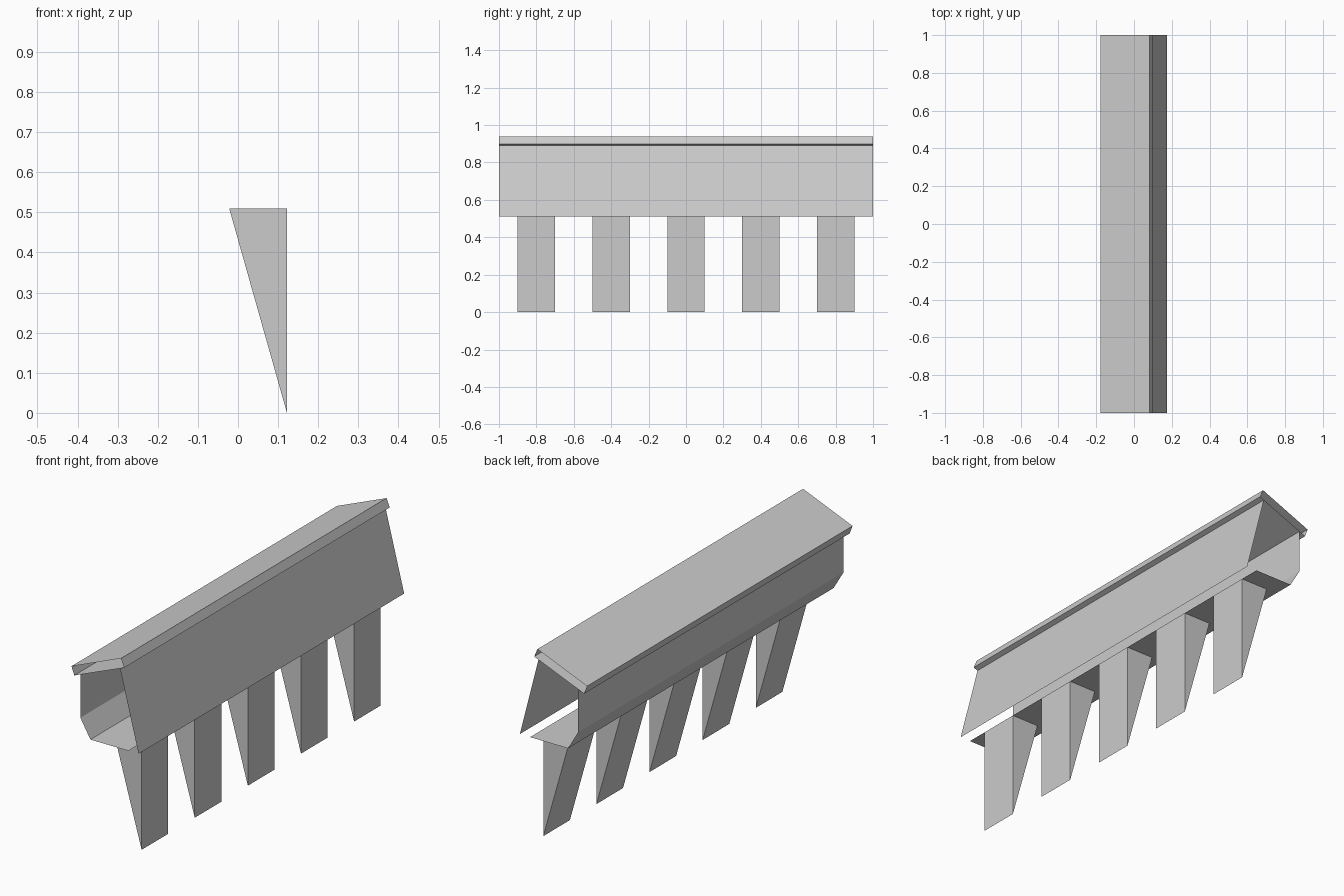
import bpy

cube = bpy.data.objects.get("Cube")
if cube:
    bpy.data.objects.remove(cube, do_unlink=True)

# One plain grey for everything
grey = bpy.data.materials.new("light_grey")
grey.use_nodes = True
colour = (0.6, 0.6, 0.6, 1)
grey.diffuse_color = colour
grey.node_tree.nodes["Principled BSDF"].inputs["Base Color"].default_value = colour


def extrude_profile(name, profile, y0, y1, closed=False):
    """Sweep an x-z outline along y as an open-ended sheet."""
    n = len(profile)
    verts = [(x, y, z) for y in (y0, y1) for x, z in profile]
    faces = []
    for i in range(n if closed else n - 1):
        j = (i + 1) % n
        faces.append((i, j, n + j, n + i))
    mesh = bpy.data.meshes.new(name)
    mesh.from_pydata(verts, [], faces)
    mesh.materials.append(grey)
    obj = bpy.data.objects.new(name, mesh)
    bpy.context.collection.objects.link(obj)
    return obj


# Sloping roof: a flat sleeve, open at both ends, outline clockwise
extrude_profile("roof", [(-0.178, 0.833), (-0.163, 0.793), (0.1, 0.9), (0.083, 0.94)],
                -1, 1, closed=True)

# Leaning panel on the +x side
extrude_profile("side_panel", [(0.176, 0.51), (0.078, 0.891)], -1, 1)

# Back wall with chamfer running into the flat floor
extrude_profile("wall_and_floor", [(-0.131, 0.806), (-0.131, 0.6), (-0.078, 0.51), (0.122, 0.51)],
                -1, 1)

# Five wedge supports under the floor
wedge = [(-0.022, 0.51), (0.122, 0), (0.122, 0.51)]
for i in range(5):
    y = -0.8 + 0.4 * i
    leg = extrude_profile(f"wedge_support_{i + 1}", wedge, y - 0.1, y + 0.1)
    mesh = leg.data
    verts = [v.co[:] for v in mesh.vertices]
    faces = [tuple(p.vertices) for p in mesh.polygons] + [(2, 1, 0), (3, 4, 5)]
    mesh.clear_geometry()
    mesh.from_pydata(verts, [], faces)
